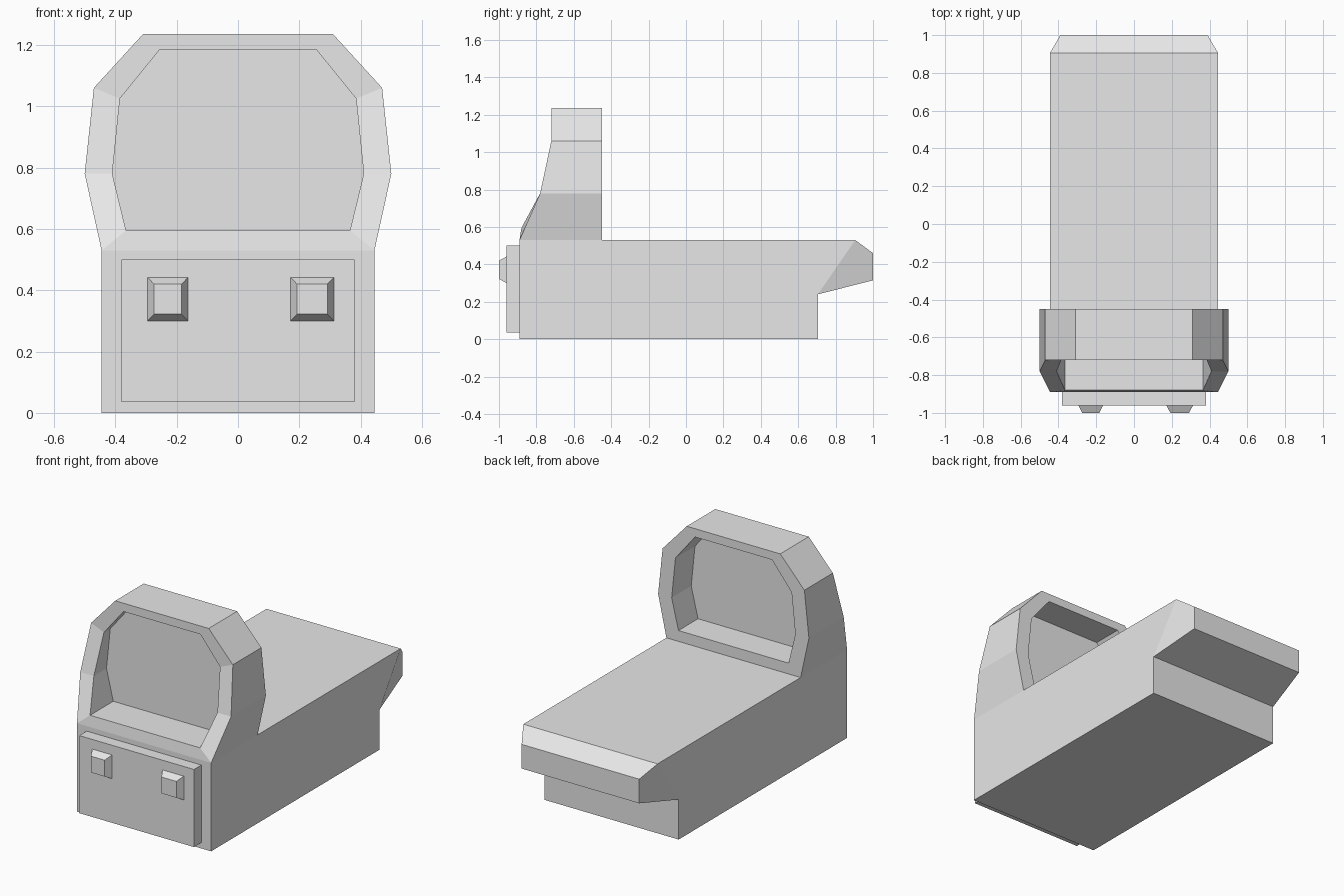
import bpy, bmesh

old = bpy.data.objects.get("Cube")
if old:
    bpy.data.objects.remove(old, do_unlink=True)

grey = bpy.data.materials.new("plain_grey")
grey.use_nodes = True
colour = (0.8, 0.8, 0.8, 1)
grey.diffuse_color = colour
grey.node_tree.nodes["Principled BSDF"].inputs["Base Color"].default_value = colour


def finish(name, bm):
    bmesh.ops.recalc_face_normals(bm, faces=bm.faces)
    mesh = bpy.data.meshes.new(name)
    bm.to_mesh(mesh)
    bm.free()
    mesh.materials.append(grey)
    obj = bpy.data.objects.new(name, mesh)
    bpy.context.collection.objects.link(obj)
    return obj


def loft(name, loops, closed=False):
    """Skin successive point loops; cap the ends, or join them into a ring."""
    bm = bmesh.new()
    rings = [[bm.verts.new(p) for p in loop] for loop in loops]
    pairs = list(zip(rings, rings[1:]))
    if closed:
        pairs.append((rings[-1], rings[0]))
    else:
        bm.faces.new(rings[0])
        bm.faces.new(rings[-1])
    for a, b in pairs:
        n = len(a)
        for i in range(n):
            j = (i + 1) % n
            bm.faces.new((a[i], a[j], b[j], b[i]))
    return finish(name, bm)


def rect(cx, w, z0, z1, y):
    return [(cx - w / 2, y, z0), (cx + w / 2, y, z0),
            (cx + w / 2, y, z1), (cx - w / 2, y, z1)]


def mirrored(half):
    """Mirror right-hand (x, y, z) points into a closed loop."""
    return half + [(-x, y, z) for x, y, z in reversed(half)]


# Body: side profile with a tapered overhang at the rear
profile = [(-0.89, 0), (0.705, 0), (0.705, 0.24), (1.0, 0.315),
           (1.0, 0.46), (0.905, 0.53), (-0.89, 0.53)]
bm = bmesh.new()
sides = []
for s in (-1, 1):
    v = [bm.verts.new((s * (0.39 if y > 0.95 else 0.445), y, z)) for y, z in profile]
    bm.faces.new([v[i] for i in (0, 1, 2, 5, 6)])
    bm.faces.new(v[2:6])
    sides.append(v)
left, right = sides
for i in range(len(profile)):
    j = (i + 1) % len(profile)
    bm.faces.new((left[i], left[j], right[j], right[i]))
finish("body", bm)

# Hood: ring frame with a sloped front, open through the middle
outer = [(0.445, -0.89, 0.53), (0.50, -0.78, 0.78),
         (0.47, -0.72, 1.06), (0.31, -0.72, 1.235)]
inner = [(0.365, -0.88, 0.595), (0.41, -0.78, 0.78),
         (0.385, -0.72, 1.025), (0.255, -0.72, 1.185)]


def at_depth(points, y):
    return mirrored([(x, y, z) for x, _, z in points])


loft("hood_frame", [mirrored(outer), mirrored(inner),
                    at_depth(inner, -0.45), at_depth(outer, -0.45)], closed=True)

# Panel set inside the hood
loft("hood_panel", [at_depth(inner, -0.66), at_depth(inner, -0.635)])

# Front plate and its two bevelled knobs
loft("front_plate", [rect(0, 0.76, 0.035, 0.50, y) for y in (-0.96, -0.89)])
for name, cx, w in (("right_knob", -0.229, 0.132), ("left_knob", 0.242, 0.141)):
    loft(name, [rect(cx, w, 0.30, 0.442, -0.96),
                rect(cx, w - 0.042, 0.322, 0.42, -1.0)])
